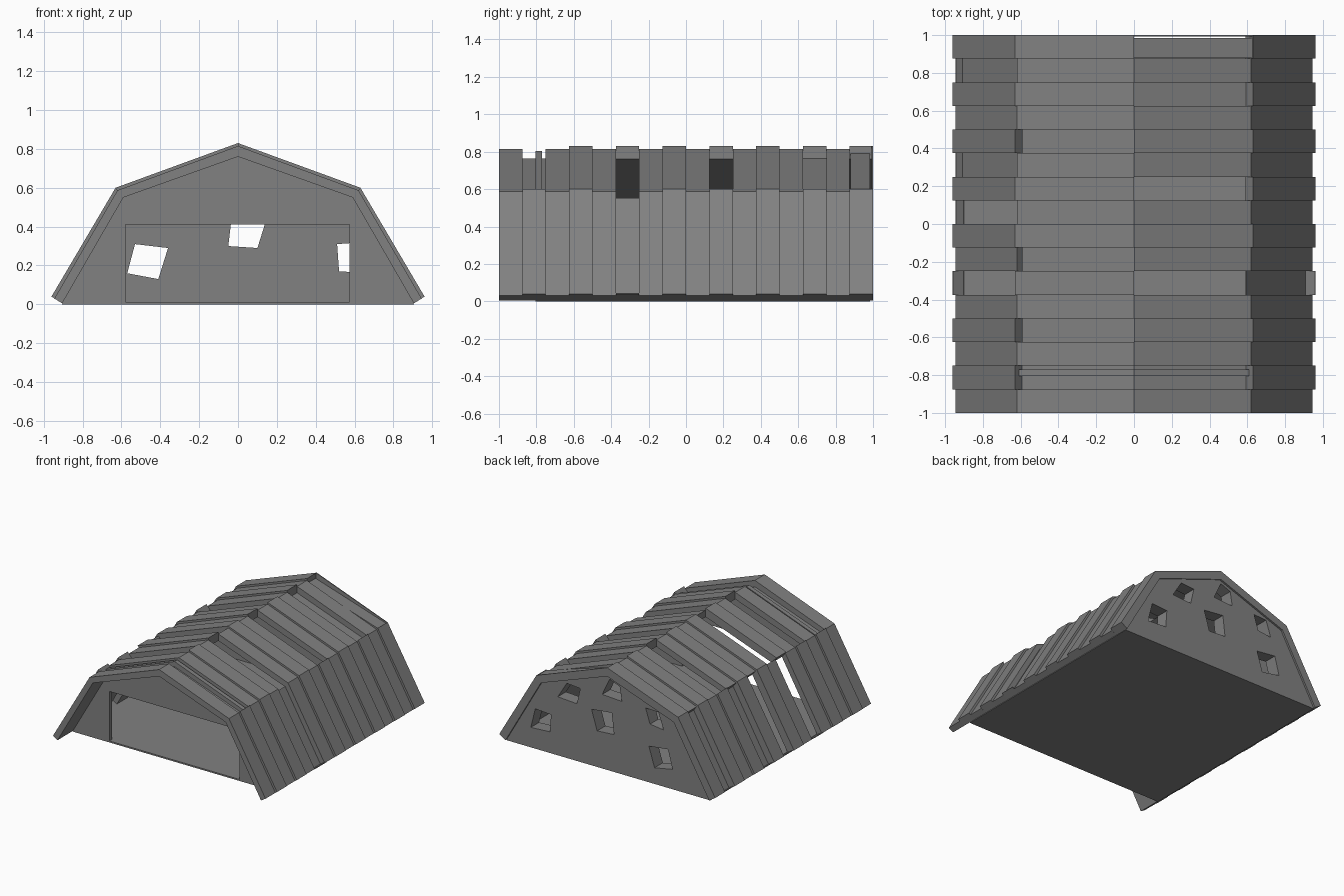
import bpy

if "Cube" in bpy.data.objects:
    bpy.data.objects.remove(bpy.data.objects["Cube"])

# roof cross-section on one side: foot, knee, ridge as (x, z)
INNER = [(0.905, 0.005), (0.59, 0.55), (0.0, 0.76)]
WIDE = [(0.96, 0.04), (0.63, 0.60), (0.0, 0.83)]
NARROW = [(0.945, 0.03), (0.62, 0.587), (0.0, 0.815)]
SHEET = [(0.91, 0.008), (0.594, 0.553), (0.0, 0.764)]
SLAT = [(0.94, 0.03), (0.61, 0.58), (0.0, 0.805)]
STEP = 0.125

grey = bpy.data.materials.new("dark_grey")
grey.diffuse_color = (0.22, 0.22, 0.22, 1)
grey.use_nodes = True
grey.node_tree.nodes["Principled BSDF"].inputs["Base Color"].default_value = grey.diffuse_color


def prism(name, pts, y0, y1):
    """Extrude an (x, z) polygon along y."""
    area = sum(a[0] * b[1] - b[0] * a[1] for a, b in zip(pts, pts[1:] + pts[:1]))
    if area < 0:
        pts = pts[::-1]
    n = len(pts)
    verts = [(x, y0, z) for x, z in pts] + [(x, y1, z) for x, z in pts]
    faces = [tuple(range(n)), tuple(reversed(range(n, 2 * n)))]
    faces += [(i, i + n, (i + 1) % n + n, (i + 1) % n) for i in range(n)]
    mesh = bpy.data.meshes.new(name)
    mesh.from_pydata(verts, [], faces)
    mesh.materials.append(grey)
    obj = bpy.data.objects.new(name, mesh)
    bpy.context.collection.objects.link(obj)
    return obj


def plank(name, side, level, outer, y0, y1):
    """level 0 = steep lower plank, 1 = shallow upper plank."""
    quad = [INNER[level], outer[level], outer[level + 1], INNER[level + 1]]
    return prism(name, [(side * x, z) for x, z in quad], y0, y1)


# planks that have fallen off, by index from the front
missing = {
    (1, 1): {1, 5, 9, 13, 15},
    (1, 0): {5},
    (-1, 1): {1, 3, 6, 11},
    (-1, 0): {5, 8, 10, 14},
}
# of those, gaps where a thin inner lining is left
lined = {
    (1, 1): {1, 13},
    (1, 0): {5},
    (-1, 1): {1},
    (-1, 0): {10, 14},
}
for side, word in ((1, "right"), (-1, "left")):
    for level, row in ((0, "lower"), (1, "upper")):
        for i in range(16):
            y = -1 + i * STEP
            outer = WIDE if i % 2 else NARROW
            if i not in missing[(side, level)]:
                plank(f"{word}_{row}_plank_{i}", side, level, outer, y, y + STEP)
                continue
            if i in lined[(side, level)]:
                plank(f"{word}_{row}_lining_{i}", side, level, SHEET, y, y + STEP)
            if level == 0:
                # bottom lip left where a lower plank is gone
                (ax, az), (bx, bz) = INNER[0], outer[0]
                lip = [(ax, az), (bx, bz), (bx - 0.003, bz + 0.005), (ax - 0.003, az + 0.005)]
                prism(f"{word}_lip_{i}", [(side * x, z) for x, z in lip], y, y + STEP)

# gable tops showing in the gaps at both ends
for side in (1, -1):
    plank("front_wall_top", side, 1, SLAT, -0.805, -0.77)
plank("back_wall_top", 1, 1, [(0.94, 0.03), (0.63, 0.595), (0.0, 0.79)], 0.88, 0.985)
plank("back_edge_trim", 1, 1, WIDE, 0.992, 1.0)

# floor
prism("floor", [(-0.905, 0), (0.905, 0), (0.9, 0.012), (-0.9, 0.012)], -0.805, 0.985)

# front wall with doorway
gable = INNER + [(-x, z) for x, z in INNER[1::-1]]
door = [(-0.58, 0.005), (-0.58, 0.41), (0.575, 0.41), (0.575, 0.005)]
prism("front_wall", gable + door, -0.805, -0.77)

# back wall with ragged holes
back = prism("back_wall", gable, 0.88, 0.985)
holes = [
    [(-0.36, 0.29), (-0.53, 0.31), (-0.57, 0.16), (-0.41, 0.13)],
    [(0.15, 0.45), (-0.03, 0.47), (-0.05, 0.30), (0.10, 0.29)],
    [(0.65, 0.32), (0.51, 0.31), (0.52, 0.17), (0.69, 0.16)],
    [(0.37, 0.60), (0.25, 0.59), (0.28, 0.46), (0.45, 0.47)],
    [(-0.01, 0.735), (-0.10, 0.70), (-0.12, 0.585), (0.055, 0.595)],
    [(-0.33, 0.59), (-0.445, 0.585), (-0.49, 0.455), (-0.37, 0.47)],
]
for k, pts in enumerate(holes):
    cutter = prism(f"hole_cutter_{k}", pts, 0.8, 1.1)
    mod = back.modifiers.new("hole", "BOOLEAN")
    mod.operation = "DIFFERENCE"
    mod.solver = "EXACT"
    mod.object = cutter
    cutter.hide_render = True
    cutter.hide_set(True)
